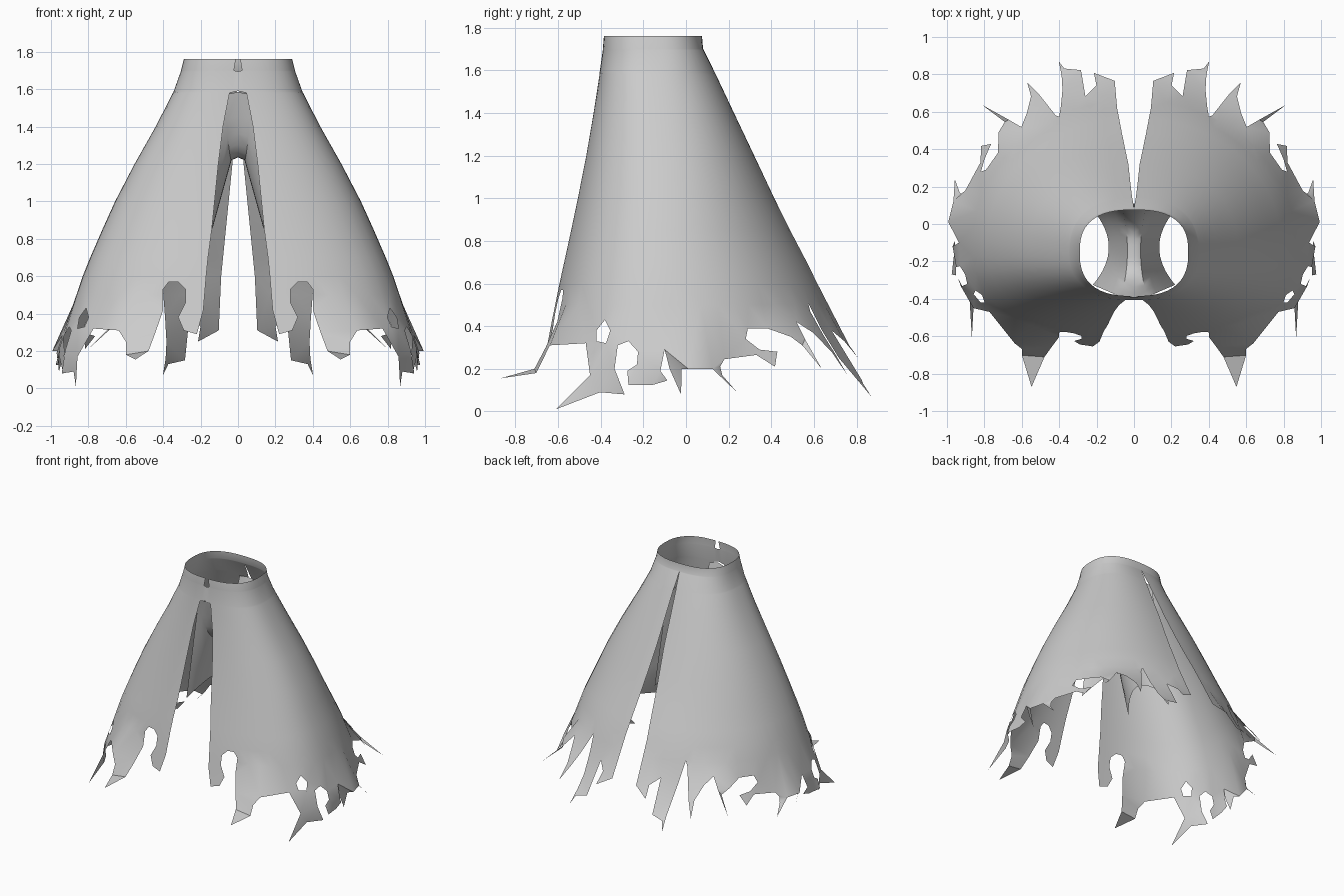
import bpy, bmesh, math
from mathutils import Vector
from mathutils.geometry import delaunay_2d_cdt

if "Cube" in bpy.data.objects:
    bpy.data.objects.remove(bpy.data.objects["Cube"])

cloth = bpy.data.materials.new("grey cloth")
cloth.diffuse_color = (0.6, 0.6, 0.6, 1)
cloth.use_nodes = True
cloth.node_tree.nodes["Principled BSDF"].inputs["Base Color"].default_value = cloth.diffuse_color

# Profile rows: height, half width, front y, back y, front slit x, back slit x,
# y of the widest point, roundness of the front, roundness of the back
ROWS = [
    (1.76, .29, -.385, .075, .012, 0, -.15, 2.6, 2.6),
    (1.70, .305, -.39, .08, .022, 0, -.15, 2.6, 2.6),
    (1.695, .306, -.39, .083, 0, 0, -.15, 2.6, 2.6),
    (1.59, .343, -.405, .135, 0, .008, -.15, 2.5, 2.4),
    (1.58, .348, -.406, .14, .045, .01, -.15, 2.5, 2.4),
    (1.40, .44, -.435, .225, .08, .02, -.14, 2.45, 2.3),
    (1.20, .553, -.47, .32, .105, .03, -.13, 2.4, 2.2),
    (1.00, .657, -.51, .415, .125, .05, -.12, 2.4, 2.1),
    (.85, .725, -.542, .49, .14, .065, -.12, 2.4, 2.05),
    (.70, .79, -.575, .57, .16, .08, -.11, 2.45, 2.0),
    (.60, .83, -.597, .62, .17, .09, -.10, 2.5, 2.0),
    (0, 1.035, -.72, .885, .25, .14, -.10, 2.5, 2.0)]
COLS = 28

# Ragged hem of one half: (x or y, height, optional outward flare)
HEM_FRONT = [
    (.185, .42), (.22, .29), (.29, .31), (.32, .38), (.28, .46), (.28, .53),
    (.32, .57), (.37, .57), (.40, .53), (.40, .42), (.42, .30, 1.05),
    (.435, .20, 1.1), (.415, .155, 1.32), (.535, .18, 1.12), (.545, .25, 1.1),
    (.58, .31, 1.1)]
HEM_SIDE = [
    (-.47, .32), (-.45, .17), (-.56, .01, 1.09), (-.42, .09, .96), (-.30, .08, .96),
    (-.335, .20), (-.32, .31), (-.27, .33), (-.225, .28), (-.23, .22),
    (-.275, .19), (-.27, .125), (-.16, .125, .97), (-.09, .145, .97), (-.12, .19),
    (-.10, .29), (-.08, .20, .96), (-.025, .08, .93), (-.02, .20), (.01, .20, 1.035),
    (.12, .20, 1.03), (.235, .09, 1.02), (.17, .17), (.16, .21), (.18, .245),
    (.33, .265), (.405, .21, 1.03), (.42, .28, 1.02), (.345, .29), (.28, .34),
    (.29, .39), (.38, .39), (.46, .35, 1.07), (.51, .31, 1.07), (.535, .20, 1.19)]
HEM_BACK = [
    (.62, .34, 1.08), (.585, .42, 1.03), (.54, .37, 1.06), (.505, .28, 1.09),
    (.51, .17, 1.12), (.475, .27, 1.08), (.45, .36, 1.04), (.42, .47), (.40, .51),
    (.39, .38), (.375, .25, 1.02), (.365, .16, 1.06), (.365, .07, 1.1),
    (.345, .13, 1.08), (.27, .15, 1.05), (.26, .38), (.195, .33, 1.03),
    (.20, .25, 1.07), (.10, .31, 1.03)]
TEAR = [(-.42, .38), (-.38, .43), (-.355, .38), (-.375, .32), (-.42, .33)]


def section(z):
    """Profile row interpolated at any height."""
    for hi, lo in zip(ROWS, ROWS[1:]):
        if z >= lo[0]:
            k = (hi[0] - z) / (hi[0] - lo[0])
            return [p + (q - p) * k for p, q in zip(hi, lo)]
    return ROWS[-1]


def half(z, front):
    """Half width, depth, centre y and roundness of the front or back half."""
    _, a, y0, y1, _, _, yc, nf, nb = section(z)
    return (a, yc - y0, yc, nf) if front else (a, y1 - yc, yc, nb)


def angle_at(value, z, side):
    """Polar angle (0 = front, pi = back) of the point with a given x or y."""
    if side == 'side':
        a, b, yc, n = half(z, value < section(z)[6])
        y = value - yc
        x = a * (1 - min(abs(y / b), 1) ** n) ** (1 / n)
    else:
        a, b, yc, n = half(z, side == 'front')
        x = value
        y = b * (1 - (x / a) ** n) ** (1 / n) * (-1 if side == 'front' else 1)
    return math.atan2(x, -y)


def shell(t, z, flare=1):
    """Point of the cloth at an angle and height."""
    s, c = max(math.sin(t), 0), math.cos(t)
    a, b, yc, n = half(z, c > 0)
    if s < 1e-6:
        s = 0
    r = ((s / a) ** n + abs(c / b) ** n) ** (-1 / n)
    return Vector((r * s * flare, (yc - r * c) * flare, z))


def inside(p, loop):
    """Even-odd test of a 2D point against a closed loop."""
    hit = False
    for a, b in zip(loop, loop[1:] + loop[:1]):
        if (a[1] > p[1]) != (b[1] > p[1]):
            if p[0] < a[0] + (p[1] - a[1]) * (b[0] - a[0]) / (b[1] - a[1]):
                hit = not hit
    return hit


def grid_faces(bm, grid):
    vs = [[bm.verts.new(p) for p in row] for row in grid]
    for r0, r1 in zip(vs, vs[1:]):
        for j in range(len(r0) - 1):
            bm.faces.new((r0[j], r1[j], r1[j + 1], r0[j + 1]))


def finish(name, bm):
    """Weld, mirror across x = 0 and smooth."""
    bmesh.ops.remove_doubles(bm, verts=bm.verts, dist=1e-4)
    bmesh.ops.recalc_face_normals(bm, faces=bm.faces)
    me = bpy.data.meshes.new(name)
    bm.to_mesh(me)
    bm.free()
    me.materials.append(cloth)
    ob = bpy.data.objects.new(name, me)
    bpy.context.collection.objects.link(ob)
    ob.modifiers.new("mirror", 'MIRROR').merge_threshold = 0.002
    bpy.ops.object.select_all(action='DESELECT')
    ob.select_set(True)
    bpy.context.view_layer.objects.active = ob
    bpy.ops.object.shade_smooth_by_angle(angle=math.radians(50))


# Outer skirt: smooth rows from the waist down to the ragged band
skirt = bmesh.new()
grid, angles = [], []
for row in ROWS[:-1]:
    t0 = angle_at(row[4], row[0], 'front')
    t1 = angle_at(row[5], row[0], 'back')
    angles = [t0 + (t1 - t0) * j / COLS for j in range(COLS + 1)]
    grid.append([shell(t, row[0]) for t in angles])
grid_faces(skirt, grid)

# Ragged band: outline laid out flat as (angle, height), filled, wrapped on the shell
top = ROWS[-2][0]
outline, flares = [(t, top) for t in reversed(angles)], [1] * len(angles)
for side, pts in (('front', HEM_FRONT), ('side', HEM_SIDE), ('back', HEM_BACK)):
    for p in pts:
        outline.append((angle_at(p[0], p[1], side), p[1]))
        flares.append(p[2] if len(p) > 2 else 1)
tear = [(angle_at(y, z, 'side'), z) for y, z in TEAR]
n, m = len(outline), len(tear)
edges = [(i, (i + 1) % n) for i in range(n)]
edges += [(n + i, n + (i + 1) % m) for i in range(m)]
fill = [(t, z) for z in (.5,) for t in angles[1:-1]
        if inside((t, z), outline) and not inside((t, z), tear)]
flat, _, tris, origin, _, _ = delaunay_2d_cdt(
    [Vector(p) for p in outline + tear + fill], edges, [], 0, 1e-5)
verts = []
for p, src in zip(flat, origin):
    flare = flares[src[0]] if src and src[0] < n else 1
    verts.append(skirt.verts.new(shell(p.x, p.y, flare)))
for tri in tris:
    mid = sum((flat[i] for i in tri), Vector((0, 0))) / len(tri)
    if inside(mid, outline) and not inside(mid, tear):
        skirt.faces.new([verts[i] for i in tri])
bmesh.ops.delete(skirt, geom=[v for v in skirt.verts if not v.link_faces], context='VERTS')
finish("skirt", skirt)

# Inner gusset: a saddle between the legs, hanging down as inner thighs
gusset = bmesh.new()
inner = []
for j in range(17):
    u = j / 8 - 1                       # -1 front, 1 back
    y = -.145 + .255 * u
    crotch = Vector((0, y, 1.235 + .35 * abs(u) ** 3.5))
    side = Vector((.035 + .035 * u * u, y + .01 * abs(u), crotch.z - .015))
    hem = Vector((.135 + .085 * u * u, -.125 + .20 * u, .86 - .12 * u * u))
    inner.append([crotch, side] + [side.lerp(hem, k) for k in (.33, .67, 1)])
grid_faces(gusset, inner)
finish("inner_gusset", gusset)
